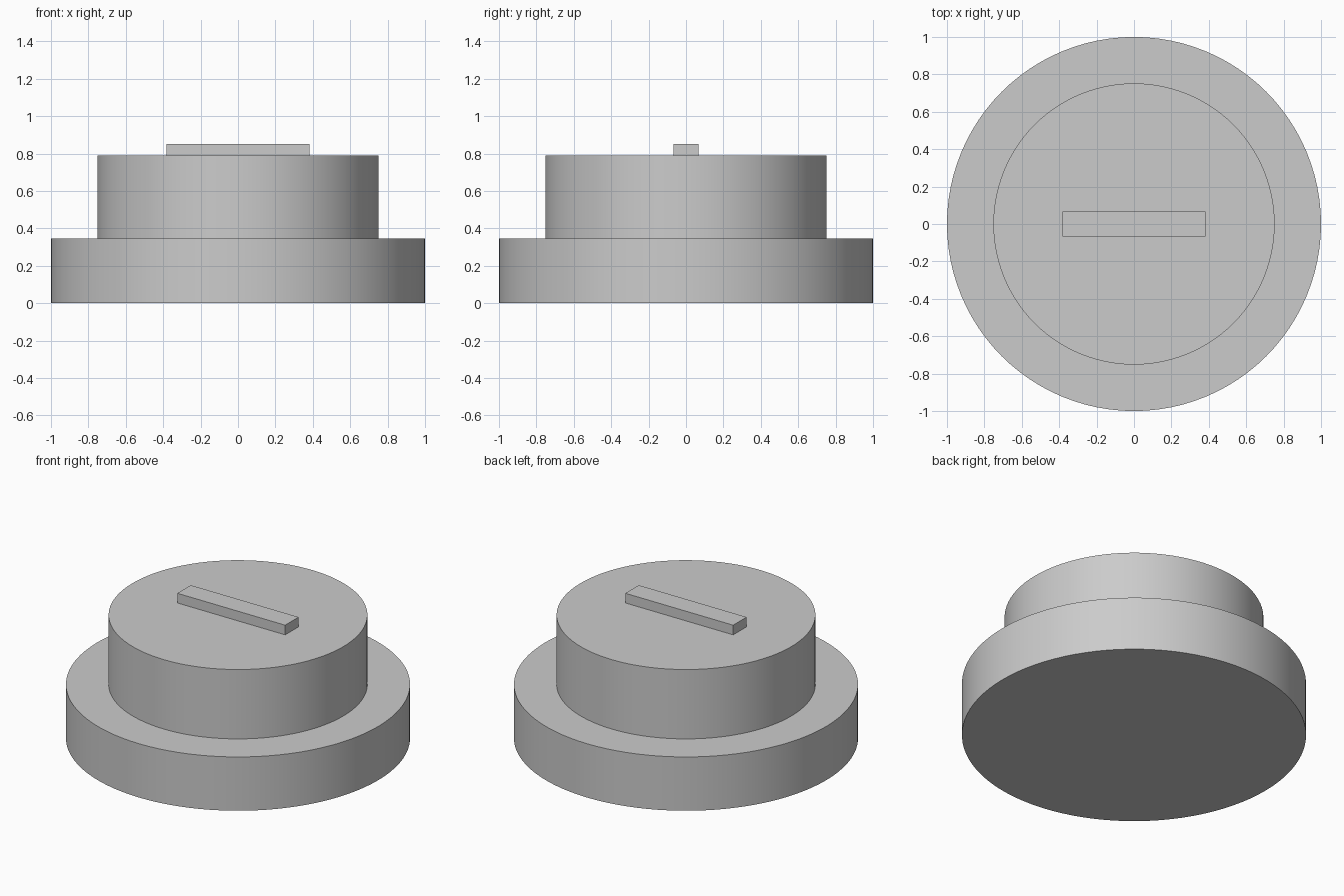
import bpy
import bmesh
import math
from mathutils import Vector

if "Cube" in bpy.data.objects:
    bpy.data.objects.remove(bpy.data.objects["Cube"], do_unlink=True)

BASE_TOP, DRUM_TOP, BAR_TOP = 0.345, 0.79, 0.852

grey = bpy.data.materials.new("plain grey")
grey.use_nodes = True
colour = (0.6, 0.6, 0.6, 1)
grey.diffuse_color = colour
grey.node_tree.nodes["Principled BSDF"].inputs["Base Color"].default_value = colour


def add_object(name, bm):
    bmesh.ops.recalc_face_normals(bm, faces=bm.faces)
    mesh = bpy.data.meshes.new(name)
    bm.to_mesh(mesh)
    bm.free()
    mesh.materials.append(grey)
    obj = bpy.data.objects.new(name, mesh)
    bpy.context.collection.objects.link(obj)
    return obj


# Stepped round body: wide flange below, narrower drum above
bm = bmesh.new()
profile = [(1, 0), (1, BASE_TOP), (0.752, BASE_TOP), (0.752, DRUM_TOP)]
points = [bm.verts.new((r, 0, z)) for r, z in profile]
edges = [bm.edges.new(pair) for pair in zip(points, points[1:])]
bmesh.ops.spin(bm, geom=points + edges, cent=(0, 0, 0), axis=(0, 0, 1),
               angle=math.tau, steps=96, use_merge=True)
bmesh.ops.remove_doubles(bm, verts=bm.verts, dist=0.0001)
rims = [e for e in bm.edges if e.is_boundary]
bmesh.ops.holes_fill(bm, edges=rims, sides=0)
body = add_object("stepped_body", bm)
bpy.ops.object.select_all(action="DESELECT")
body.select_set(True)
bpy.context.view_layer.objects.active = body
bpy.ops.object.shade_smooth_by_angle(angle=math.radians(30))

# Raised rectangular bar across the top
bm = bmesh.new()
bmesh.ops.create_cube(bm, size=1)
bmesh.ops.scale(bm, vec=Vector((0.765, 0.136, BAR_TOP - DRUM_TOP)), verts=bm.verts)
bmesh.ops.translate(bm, vec=Vector((0, 0, (BAR_TOP + DRUM_TOP) / 2)), verts=bm.verts)
add_object("top_bar", bm)
